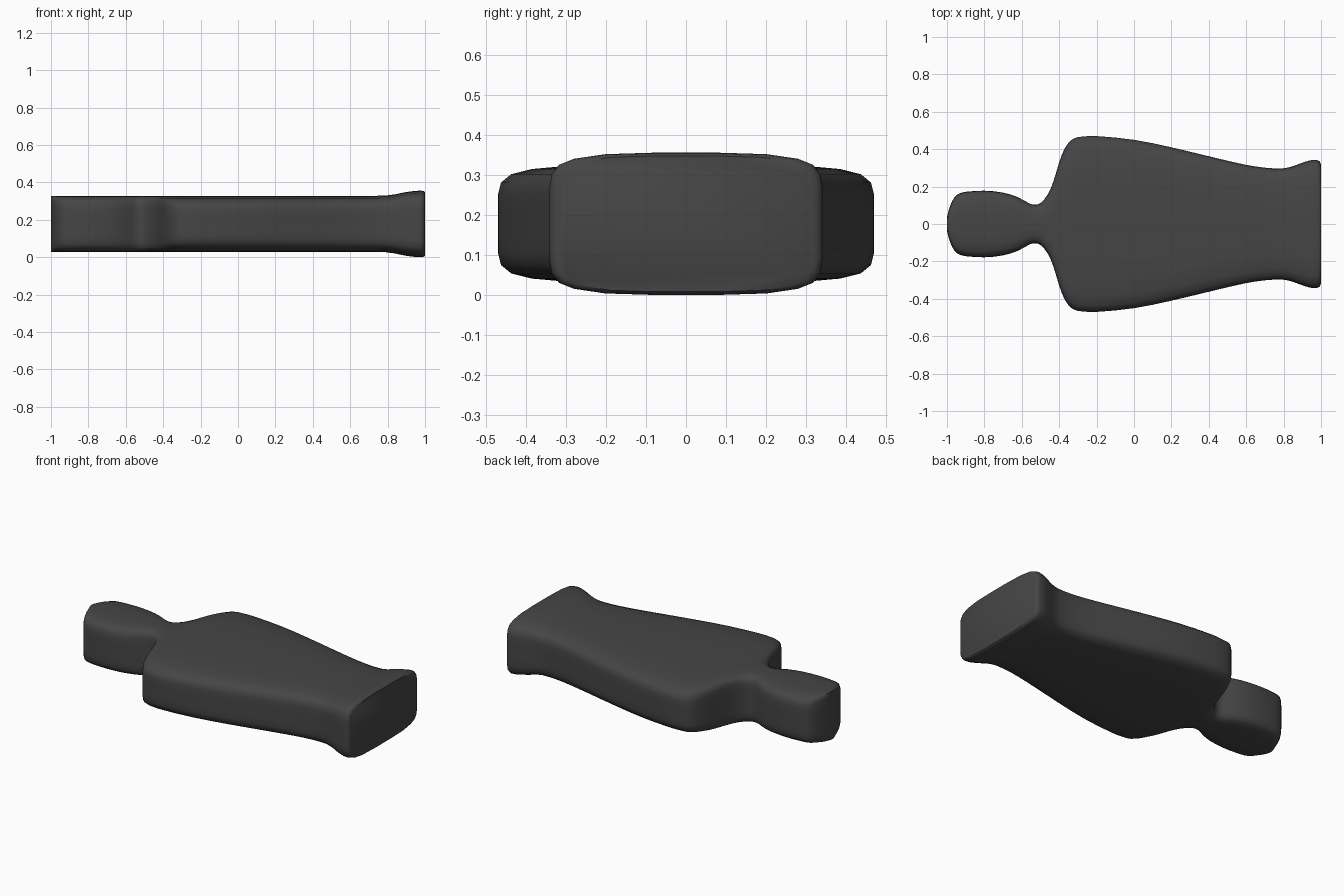
import bpy, bmesh, math

if "Cube" in bpy.data.objects:
    bpy.data.objects.remove(bpy.data.objects["Cube"])

# Plan outline: (x, half width)
PLAN = [(-1, .035), (-.993, .065), (-.98, .105), (-.96, .142), (-.93, .165), (-.88, .174),
        (-.8, .178), (-.7, .168), (-.62, .143), (-.56, .110), (-.53, .103), (-.5, .112),
        (-.46, .16), (-.43, .23), (-.4, .33), (-.37, .405), (-.33, .453), (-.28, .467),
        (-.2, .470), (0, .45), (.2, .41), (.45, .35), (.6, .316), (.7, .301), (.79, .297),
        (.84, .306), (.89, .324), (.94, .340), (.975, .342), (.992, .335), (1, .318)]
# Half thickness along the length
THICK = [(-1, .15), (.72, .15), (.79, .1515), (.84, .158), (.89, .169), (.94, .176),
         (.975, .178), (.992, .176), (1, .170)]
# One quarter of the soft rectangular section
QUARTER = [(1, .25), (1, .5), (.985, .69), (.93, .83), (.82, .915), (.59, .98), (.25, 1)]
MID_Z = .178


def lerp(table, x):
    for (a, va), (b, vb) in zip(table, table[1:]):
        if x <= b:
            return va + (vb - va) * (x - a) / (b - a)
    return table[-1][1]


def refine(pts):
    # Catmull-Rom midpoint between neighbouring stations
    out = []
    for i in range(len(pts) - 1):
        p0, p1, p2 = pts[max(i - 1, 0)], pts[i], pts[i + 1]
        p3 = pts[min(i + 2, len(pts) - 1)]
        x = (p1[0] + p2[0]) / 2
        h = p2[0] - p1[0]
        m1 = (p2[1] - p0[1]) / (p2[0] - p0[0])
        m2 = (p3[1] - p1[1]) / (p3[0] - p1[0])
        out += [p1, (x, (p1[1] + p2[1]) / 2 + h * (m1 - m2) / 8)]
    return out + [pts[-1]]


# Full section by mirroring the quarter
half = QUARTER + [(-u, v) for u, v in reversed(QUARTER)]
section = half + [(-u, -v) for u, v in half]

# Loft the sections along x
bm = bmesh.new()
rings = []
for x, w in refine(PLAN):
    t = lerp(THICK, x)
    rings.append([bm.verts.new((x, u * w, MID_Z + v * t)) for u, v in section])
n = len(section)
for a, b in zip(rings, rings[1:]):
    for i in range(n):
        j = (i + 1) % n
        bm.faces.new((a[i], a[j], b[j], b[i]))
bm.faces.new(rings[0])
bm.faces.new(rings[-1])
bmesh.ops.recalc_face_normals(bm, faces=bm.faces)
mesh = bpy.data.meshes.new("flared_body")
bm.to_mesh(mesh)
bm.free()
body = bpy.data.objects.new("flared_body", mesh)
bpy.context.collection.objects.link(body)

# Dark grey finish
mat = bpy.data.materials.new("dark_grey")
mat.diffuse_color = (.06, .06, .06, 1)
mat.use_nodes = True
mat.node_tree.nodes["Principled BSDF"].inputs["Base Color"].default_value = mat.diffuse_color
mesh.materials.append(mat)

bpy.context.view_layer.objects.active = body
body.select_set(True)
bpy.ops.object.shade_smooth_by_angle(angle=math.radians(40))
